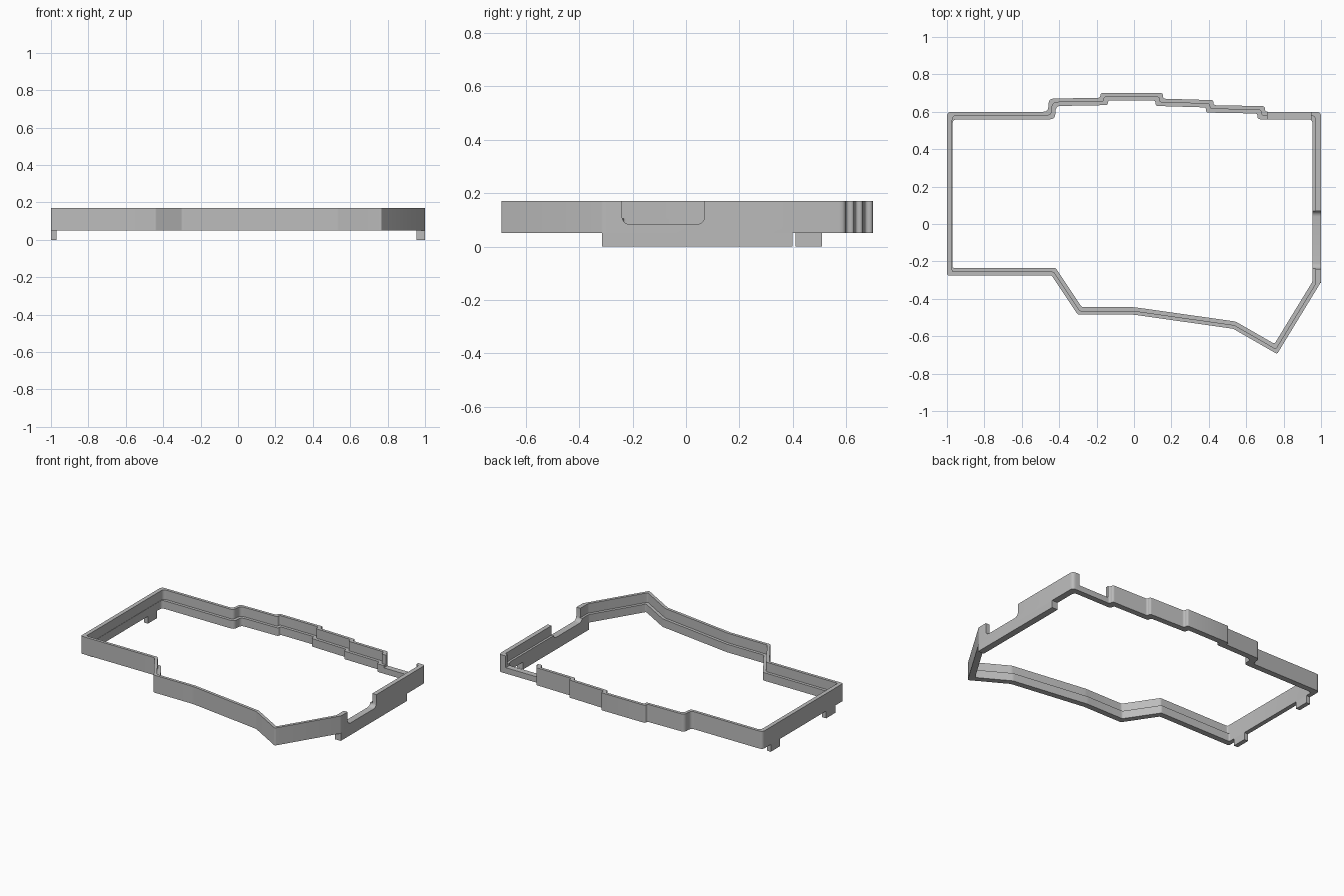
import bpy, bmesh
from mathutils import Vector

if "Cube" in bpy.data.objects:
    bpy.data.objects.remove(bpy.data.objects["Cube"], do_unlink=True)

grey = bpy.data.materials.new("plain_grey")
grey.use_nodes = True
COLOUR = (0.5, 0.5, 0.5, 1)
grey.diffuse_color = COLOUR
grey.node_tree.nodes["Principled BSDF"].inputs["Base Color"].default_value = COLOUR

BOTTOM, LEDGE, TOP = 0.05, 0.105, 0.17

# Outer outline, clockwise from the back corner at -x
outline = [Vector(p) for p in (
    (-1, .6), (-.46, .6), (-.455, .67), (-.18, .675), (-.18, .7), (.155, .7),
    (.155, .67), (.425, .662), (.425, .635), (.7, .63), (.7, .6), (1, .6),
    (1, -.31), (.765, -.695), (.53, -.56), (0, -.485), (-.3, -.485),
    (-.44, -.275), (-1, -.275))]
COUNT = len(outline)


def add_object(name, bm):
    bmesh.ops.recalc_face_normals(bm, faces=bm.faces)
    mesh = bpy.data.meshes.new(name)
    bm.to_mesh(mesh)
    bm.free()
    mesh.materials.append(grey)
    obj = bpy.data.objects.new(name, mesh)
    bpy.context.collection.objects.link(obj)
    return obj


def inset(wall, left_wall, right_wall):
    """Move every edge of the outline inward and intersect neighbours."""
    lines = []
    for i, a in enumerate(outline):
        d = (outline[(i + 1) % COUNT] - a).normalized()
        mid_x = (a.x + outline[(i + 1) % COUNT].x) / 2
        t = left_wall if mid_x > .99 else right_wall if mid_x < -.99 else wall
        lines.append((a + Vector((d.y, -d.x)) * t, d))
    points = []
    for i in range(COUNT):
        (p, d), (q, e) = lines[i - 1], lines[i]
        s = (q - p).cross(e) / d.cross(e)
        points.append(p + d * s)
    return points


def rounded(points, steps=4):
    """Round each corner; the back steps are softer than the front."""
    result = []
    for i, p in enumerate(points):
        to_prev = points[i - 1] - p
        to_next = points[(i + 1) % COUNT] - p
        r = .025 if outline[i].y > 0 else .01
        r = min(r, .48 * to_prev.length, .48 * to_next.length)
        a, b = p + to_prev.normalized() * r, p + to_next.normalized() * r
        for k in range(steps + 1):
            t = k / steps
            result.append(a * (1 - t) ** 2 + p * 2 * t * (1 - t) + b * t * t)
    return result


def box(name, x, y, z, bevel=0):
    bm = bmesh.new()
    bmesh.ops.create_cube(bm, size=1)
    for v in bm.verts:
        v.co = [lo + (c + .5) * (hi - lo) for c, (lo, hi) in zip(v.co, (x, y, z))]
    if bevel:
        edges = [e for e in bm.edges
                 if all(v.co.z < z[0] + .001 for v in e.verts)
                 and abs(e.verts[0].co.x - e.verts[1].co.x) > .01]
        bmesh.ops.bevel(bm, geom=edges, offset=bevel, segments=5,
                        profile=.5, affect='EDGES')
    return add_object(name, bm)


# Frame wall: stepped section lofted around the outline
outer = rounded(outline)
upper = rounded(inset(.02, .03, .028))
lower = rounded(inset(.04, .045, .03))
section = ((outer, BOTTOM), (outer, TOP), (upper, TOP),
           (upper, LEDGE), (lower, LEDGE), (lower, BOTTOM))
bm = bmesh.new()
rings = [[bm.verts.new((p.x, p.y, z)) for p in loop] for loop, z in section]
for r, ring in enumerate(rings):
    following = rings[(r + 1) % len(rings)]
    for i in range(len(ring)):
        j = (i + 1) % len(ring)
        bm.faces.new((ring[i], ring[j], following[j], following[i]))
frame = add_object("frame_wall", bm)

# Openings in the side wall and beside the back corner
cutters = [box("side_opening_cutter", (.9, 1.1), (-.24, .07), (.083, .3), .03),
           box("back_opening_cutter", (.715, .947), (.5, .625), (.09, .3))]
bpy.context.view_layer.objects.active = frame
for cutter in cutters:
    cutter.hide_render = True
    mod = frame.modifiers.new(cutter.name, 'BOOLEAN')
    mod.operation = 'DIFFERENCE'
    mod.solver = 'EXACT'
    mod.object = cutter
    bpy.ops.object.modifier_apply(modifier=mod.name)
    bpy.data.objects.remove(cutter, do_unlink=True)

# Locating feet under the side walls
box("long_left_foot", (.955, 1), (-.315, .4), (0, BOTTOM))
box("back_right_foot", (-1, -.97), (.41, .51), (0, BOTTOM))
box("front_right_foot", (-1, -.97), (-.19, -.09), (0, BOTTOM))

# Smooth the rounded corners and keep the edges crisp
bpy.ops.object.select_all(action='DESELECT')
frame.select_set(True)
bpy.context.view_layer.objects.active = frame
bpy.ops.object.shade_smooth_by_angle(angle=.5)
